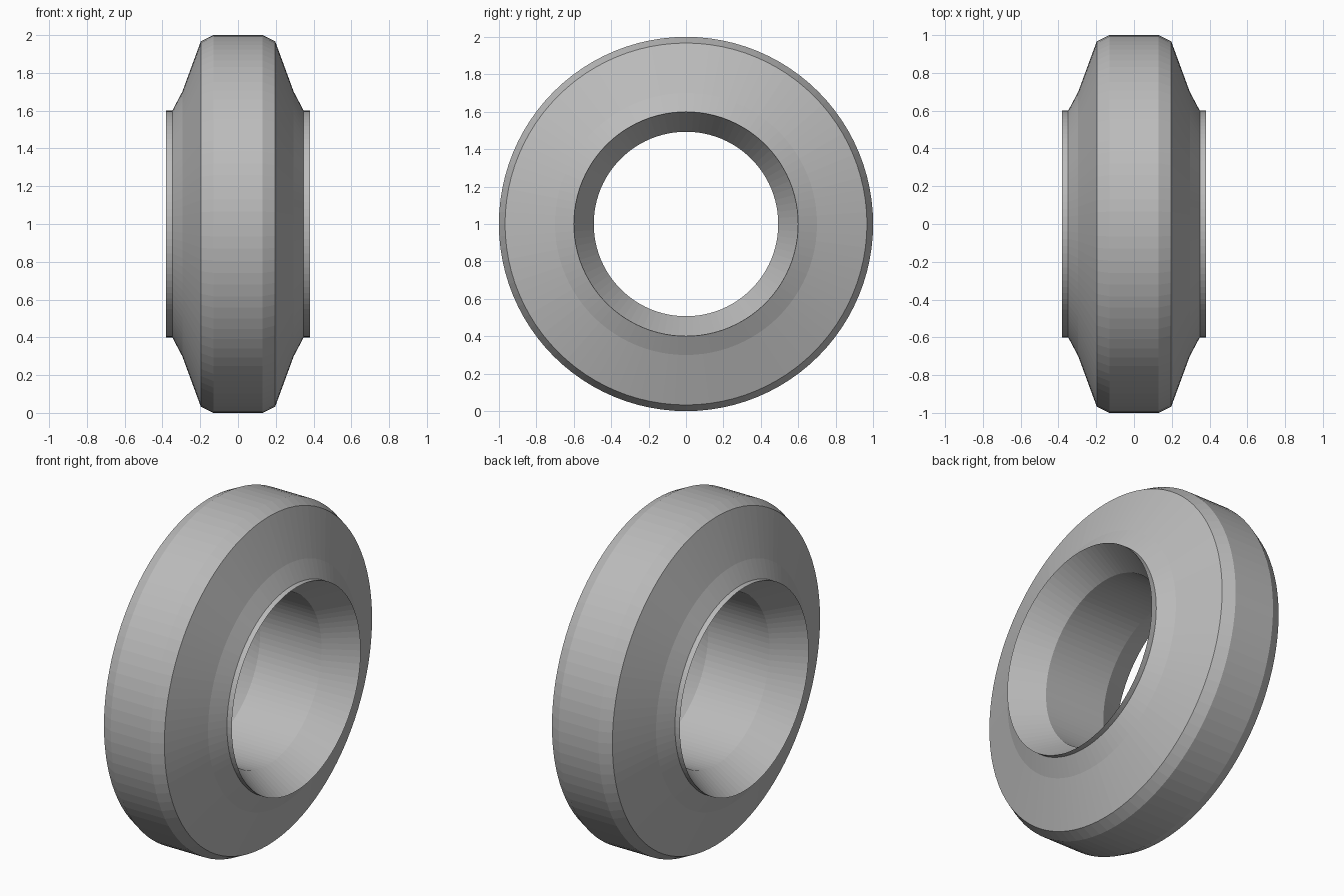
import bpy, bmesh, math
from mathutils import Vector

cube = bpy.data.objects.get("Cube")
if cube:
    bpy.data.objects.remove(cube, do_unlink=True)

SEGMENTS = 96

grey = bpy.data.materials.new("mid grey")
grey.use_nodes = True
colour = (0.5, 0.5, 0.5, 1)
grey.diffuse_color = colour
grey.node_tree.nodes["Principled BSDF"].inputs["Base Color"].default_value = colour

# Half section as (x, radius): tread, shoulder, sidewall, lip, flared bore
half = [(0.13, 1.0), (0.197, 0.967), (0.295, 0.70), (0.348, 0.60),
        (0.38, 0.60), (0.2, 0.493)]
section = half + [(-x, r) for x, r in reversed(half)]

# Revolve the closed section around the x axis
bm = bmesh.new()
verts = [bm.verts.new((x, 0, r)) for x, r in section]
edges = [bm.edges.new((v, verts[i - 1])) for i, v in enumerate(verts)]
bmesh.ops.spin(bm, geom=verts + edges, cent=(0, 0, 0), axis=(1, 0, 0),
               angle=math.tau, steps=SEGMENTS, use_merge=True)
bmesh.ops.remove_doubles(bm, verts=bm.verts, dist=0.0001)
bmesh.ops.recalc_face_normals(bm, faces=bm.faces)
bmesh.ops.translate(bm, verts=bm.verts, vec=Vector((0, 0, 1)))

mesh = bpy.data.meshes.new("tyre")
bm.to_mesh(mesh)
bm.free()
mesh.materials.append(grey)
tyre = bpy.data.objects.new("tyre", mesh)
bpy.context.collection.objects.link(tyre)
